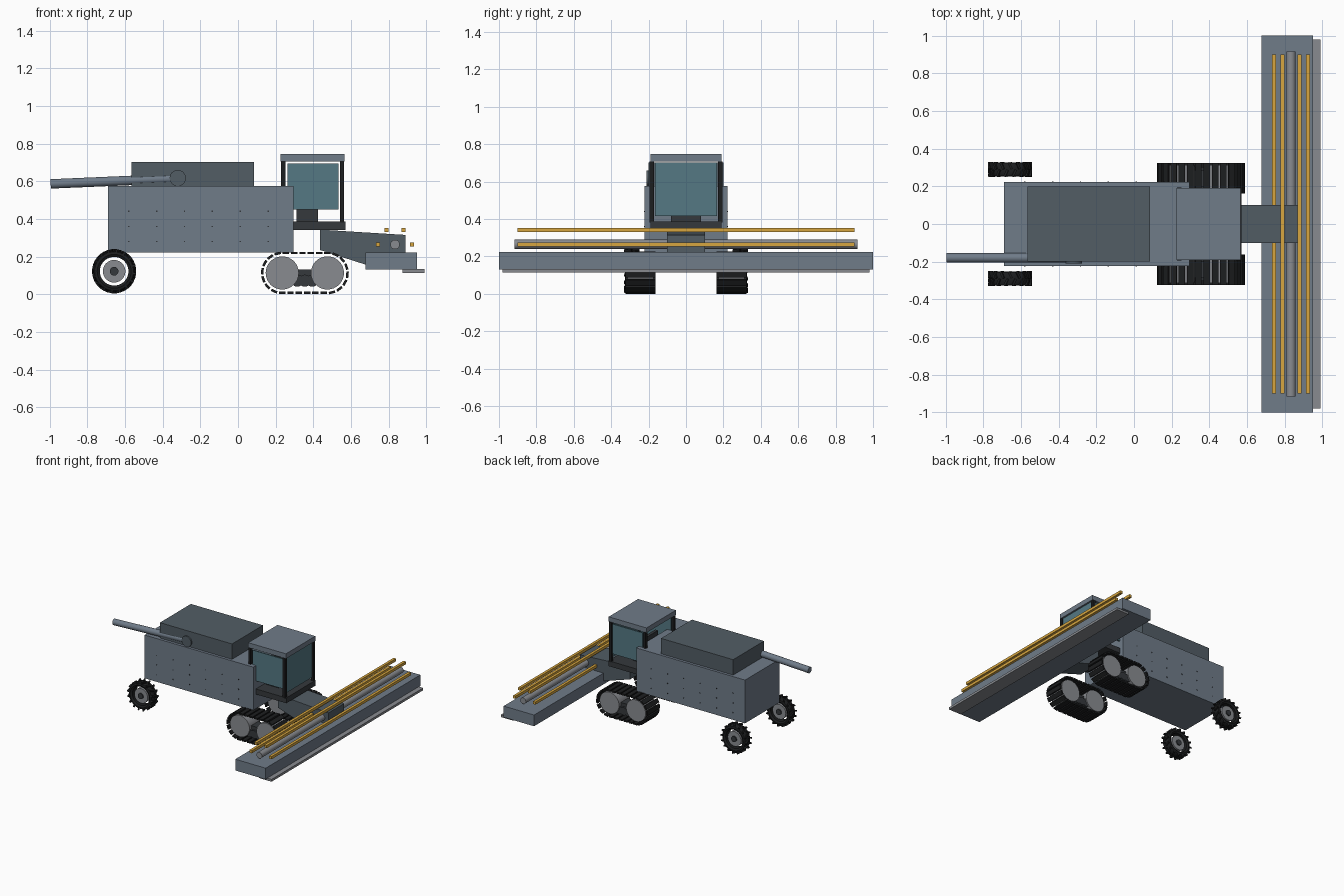
import bpy, bmesh, math
from mathutils import Matrix, Vector

if "Cube" in bpy.data.objects:
    bpy.data.objects.remove(bpy.data.objects["Cube"])


def material(name, r, g, b):
    m = bpy.data.materials.new(name)
    m.diffuse_color = (r, g, b, 1)
    m.use_nodes = True
    m.node_tree.nodes["Principled BSDF"].inputs["Base Color"].default_value = m.diffuse_color
    return m


SLATE = material("slate", 0.16, 0.20, 0.25)
DARK = material("dark_slate", 0.085, 0.11, 0.13)
BLACK = material("black", 0.012, 0.013, 0.014)
CHAR = material("charcoal", 0.035, 0.04, 0.045)
STEEL = material("steel", 0.25, 0.26, 0.28)
YELLOW = material("yellow", 0.68, 0.38, 0.05)
GLASS = material("glass", 0.09, 0.19, 0.23)


def finish(name, bm, mat, smooth=False):
    bmesh.ops.recalc_face_normals(bm, faces=bm.faces)
    me = bpy.data.meshes.new(name)
    bm.to_mesh(me)
    bm.free()
    me.materials.append(mat)
    ob = bpy.data.objects.new(name, me)
    bpy.context.collection.objects.link(ob)
    if smooth:
        bpy.ops.object.select_all(action='DESELECT')
        ob.select_set(True)
        bpy.context.view_layer.objects.active = ob
        bpy.ops.object.shade_smooth_by_angle(angle=math.radians(35))
    return ob


def add_box(bm, size, matrix):
    bmesh.ops.create_cube(bm, size=1, matrix=matrix @ Matrix.Diagonal((*size, 1)))


def box(name, x, y, z, mat):
    """Box given as (min, max) ranges on each axis."""
    bm = bmesh.new()
    centre = Vector([(r[0] + r[1]) / 2 for r in (x, y, z)])
    add_box(bm, [r[1] - r[0] for r in (x, y, z)], Matrix.Translation(centre))
    return finish(name, bm, mat)


def rod(name, a, b, radius, mat, sides=32):
    """Cylinder between two points."""
    a, b = Vector(a), Vector(b)
    bm = bmesh.new()
    turn = (b - a).to_track_quat('Z', 'Y').to_matrix().to_4x4()
    bmesh.ops.create_cone(bm, cap_ends=True, segments=sides, radius1=radius, radius2=radius,
                          depth=(b - a).length, matrix=Matrix.Translation((a + b) / 2) @ turn)
    return finish(name, bm, mat, True)


# Main body, grain tank and unloading tube
box("body", (-0.69, 0.295), (-0.222, 0.222), (0.222, 0.576), SLATE)
box("grain_tank", (-0.567, 0.086), (-0.2, 0.2), (0.576, 0.702), DARK)
rod("unloading_tube", (-0.32, -0.18, 0.615), (-0.995, -0.18, 0.586), 0.025, SLATE)
rod("tube_pivot", (-0.32, -0.15, 0.617), (-0.32, -0.211, 0.617), 0.043, DARK)

# Rivets on both body sides
bm = bmesh.new()
for side in (-1, 1):
    for i in range(6):
        for z in (0.28, 0.36, 0.44):
            add_box(bm, (0.007, 0.006, 0.007), Matrix.Translation((-0.58 + i * 0.148, side * 0.222, z)))
finish("body_rivets", bm, CHAR)

# Cab: floor, corner posts, roof, windows, seat
box("cab_floor", (0.225, 0.57), (-0.19, 0.19), (0.342, 0.386), CHAR)
box("cab_roof", (0.225, 0.567), (-0.19, 0.19), (0.706, 0.746), SLATE)
for px, end in ((0.24, "rear"), (0.552, "front")):
    for side, label in ((-1, "right"), (1, "left")):
        box(f"cab_post_{end}_{label}", (px - 0.011, px + 0.011),
            tuple(sorted((side * 0.17, side * 0.194))), (0.38, 0.708), BLACK)
box("front_window", (0.546, 0.556), (-0.165, 0.165), (0.415, 0.703), GLASS)
for side, label in ((-1, "right"), (1, "left")):
    box(f"side_window_{label}", (0.262, 0.534), tuple(sorted((side * 0.177, side * 0.187))),
        (0.45, 0.694), GLASS)
box("seat", (0.31, 0.425), (-0.08, 0.08), (0.386, 0.46), CHAR)
box("seat_back", (0.31, 0.335), (-0.08, 0.08), (0.46, 0.6), CHAR)

# Tapered feeder house extruded from its side profile
bm = bmesh.new()
profile = [(0.435, 0.343), (0.89, 0.315), (0.89, 0.14), (0.70, 0.15), (0.435, 0.235)]
face = bm.faces.new([bm.verts.new((x, -0.102, z)) for x, z in profile])
ext = bmesh.ops.extrude_face_region(bm, geom=[face])
bmesh.ops.translate(bm, vec=(0, 0.204, 0), verts=[v for v in ext["geom"] if isinstance(v, bmesh.types.BMVert)])
finish("feeder_house", bm, DARK)

# Header with cutter bar, reel shaft and six reel bars
box("header", (0.676, 0.951), (-1, 1), (0.13, 0.222), SLATE)
box("cutter_bar", (0.875, 0.99), (-0.98, 0.98), (0.114, 0.133), STEEL)
rod("reel_shaft", (0.834, -0.916, 0.264), (0.834, 0.916, 0.264), 0.025, STEEL, 24)
for i in range(6):
    a = math.tau * i / 6
    x, z = 0.834 + 0.09 * math.cos(a), 0.264 + 0.09 * math.sin(a)
    box(f"reel_bar_{i + 1}", (x - 0.011, x + 0.011), (-0.9, 0.9), (z - 0.011, z + 0.011), YELLOW)


def track_point(s, x0, x1, zc, r):
    """Position and tangent angle at distance s along a stadium-shaped loop."""
    straight, arc = x1 - x0, math.pi * r
    if s < straight:
        return x0 + s, zc - r, 0
    s -= straight
    if s < arc:
        a = s / r
        return x1 + r * math.sin(a), zc - r * math.cos(a), a
    s -= arc
    if s < straight:
        return x1 - s, zc + r, math.pi
    a = math.pi + (s - straight) / r
    return x0 + r * math.sin(a), zc - r * math.cos(a), a


# Crawler tracks: drive wheels, rollers and pads
X0, X1, ZC, R, PADS = 0.235, 0.475, 0.113, 0.106, 26
loop = 2 * (X1 - X0) + math.tau * R
for side, label in ((-1, "right"), (1, "left")):
    yc = side * 0.243
    bm = bmesh.new()
    for i in range(PADS):
        x, z, a = track_point(loop * i / PADS, X0, X1, ZC, R)
        add_box(bm, (0.034, 0.162, 0.013), Matrix.Translation((x, yc, z)) @ Matrix.Rotation(-a, 4, 'Y'))
    finish(f"track_pads_{label}", bm, BLACK)
    for n, x in enumerate((X0, X1)):
        rod(f"track_wheel_{label}_{n + 1}", (x, yc - 0.07, ZC), (x, yc + 0.07, ZC), 0.088, STEEL)
    for n, x in enumerate((0.315, 0.355, 0.395)):
        rod(f"track_roller_{label}_{n + 1}", (x, yc - 0.06, 0.072), (x, yc + 0.06, 0.072), 0.032, CHAR, 20)
    box(f"track_frame_{label}", (0.24, 0.47), (yc - 0.045, yc + 0.045), (0.085, 0.13), CHAR)

# Rear wheels: tyre ring with staggered lugs, rim and hub
for side, label in ((-1, "right"), (1, "left")):
    centre = Matrix.Translation((-0.658, side * 0.29, 0.122))
    bm = bmesh.new()
    section = [(0.076, -0.028), (0.09, -0.037), (0.103, -0.034), (0.109, -0.02),
               (0.109, 0.02), (0.103, 0.034), (0.09, 0.037), (0.076, 0.028)]
    rings = []
    for i in range(36):
        a = math.tau * i / 36
        rings.append([bm.verts.new(centre @ Vector((r * math.cos(a), y, r * math.sin(a)))) for r, y in section])
    for i in range(36):
        p, q = rings[i - 1], rings[i]
        for j in range(8):
            bm.faces.new((p[j - 1], p[j], q[j], q[j - 1]))
    finish(f"rear_tyre_{label}", bm, BLACK, True)
    bm = bmesh.new()
    for i in range(32):
        a, half = math.tau * i / 32, (-1 if i % 2 else 1)
        m = (centre @ Matrix.Rotation(a, 4, 'Y') @ Matrix.Translation((0.109, half * 0.02, 0))
             @ Matrix.Rotation(half * 0.45, 4, 'X'))
        add_box(bm, (0.016, 0.04, 0.012), m)
    finish(f"tyre_lugs_{label}", bm, BLACK)
    for name, rad, w, mat in (("rim", 0.06, 0.025, STEEL), ("hub", 0.023, 0.034, CHAR)):
        rod(f"rear_{name}_{label}", (-0.658, side * 0.29 - w, 0.122), (-0.658, side * 0.29 + w, 0.122), rad, mat)
